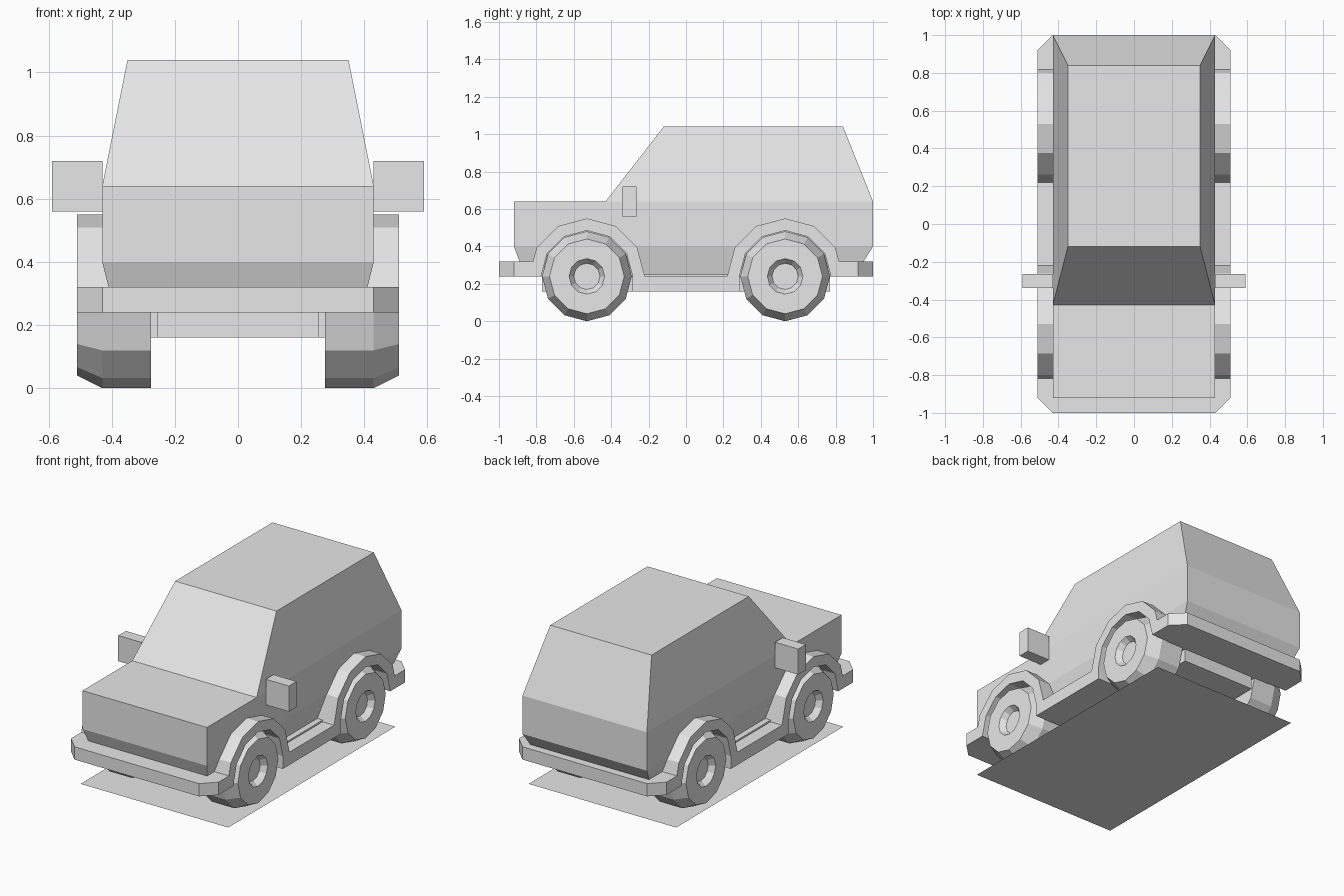
import bpy, bmesh
from math import sin, cos, pi

cube = bpy.data.objects.get("Cube")
if cube:
    bpy.data.objects.remove(cube)

grey = bpy.data.materials.new("plain_grey")
grey.use_nodes = True
grey.diffuse_color = (0.8, 0.8, 0.8, 1)
grey.node_tree.nodes["Principled BSDF"].inputs["Base Color"].default_value = (0.8, 0.8, 0.8, 1)

AXLE_Y, AXLE_Z, SIDES = 0.53, 0.24, 12


def finish(name, bm):
    bmesh.ops.recalc_face_normals(bm, faces=bm.faces[:])
    mesh = bpy.data.meshes.new(name)
    bm.to_mesh(mesh)
    bm.free()
    mesh.materials.append(grey)
    obj = bpy.data.objects.new(name, mesh)
    bpy.context.collection.objects.link(obj)
    return obj


def loft(name, rings):
    """Skin a stack of point rings and cap both ends."""
    bm = bmesh.new()
    loops = [[bm.verts.new(p) for p in ring] for ring in rings]
    for a, b in zip(loops, loops[1:]):
        for i in range(len(a)):
            j = (i + 1) % len(a)
            bm.faces.new((a[i], a[j], b[j], b[i]))
    bm.faces.new(loops[0])
    bm.faces.new(loops[-1])
    return finish(name, bm)


def slab(z, half_x, y0, y1):
    return [(-half_x, y0, z), (half_x, y0, z), (half_x, y1, z), (-half_x, y1, z)]


def box(name, x0, x1, y0, y1, z0, z1):
    return loft(name, [[(x0, y0, z), (x1, y0, z), (x1, y1, z), (x0, y1, z)] for z in (z0, z1)])


def arc(y, radius, start, end):
    """Half of a twelve-sided circle around an axle, as (y, z) points."""
    n = SIDES // 2
    angles = [start + (end - start) * i / n for i in range(n + 1)]
    return [(y + radius * cos(a), AXLE_Z + radius * sin(a)) for a in angles]


# Body tub and cabin
loft("body", [slab(0.24, 0.39, -0.86, 0.90), slab(0.40, 0.43, -0.92, 1.0),
              slab(0.64, 0.43, -0.92, 1.0)])
loft("cabin", [slab(0.64, 0.43, -0.43, 1.0), slab(1.04, 0.35, -0.12, 0.84)])

# Underside
box("chassis", -0.255, 0.255, -0.77, 0.77, 0.16, 0.26)
box("floor", -0.43, 0.43, -0.285, 0.285, 0.16, 0.25)

# Bumpers with chamfered corners
for name, s in (("front_bumper", -1), ("rear_bumper", 1)):
    outline = [(-0.51, 0.775), (-0.51, 0.92), (-0.43, 1.0),
               (0.43, 1.0), (0.51, 0.92), (0.51, 0.775)]
    loft(name, [[(x, s * y, z) for x, y in outline] for z in (0.24, 0.32)])

# Wheel arches joined by a running board
trim = (arc(-AXLE_Y, 0.31, pi, 0) + arc(AXLE_Y, 0.31, pi, 0)
        + arc(AXLE_Y, 0.245, 0, pi) + [(0.285, 0.16), (-0.285, 0.16)]
        + arc(-AXLE_Y, 0.245, 0, pi))

# Wheel profile from inner side to recessed hub: (x, radius)
tyre = [(0.275, 0.24), (0.43, 0.24), (0.51, 0.20), (0.51, 0.095), (0.475, 0.07)]

for side, s in (("left", 1), ("right", -1)):
    loft(side + "_arch_trim", [[(s * x, y, z) for y, z in trim] for x in (0.38, 0.51)])
    box(side + "_mirror", *sorted((s * 0.43, s * 0.59)), -0.34, -0.265, 0.56, 0.72)
    for end, y in (("front", -AXLE_Y), ("rear", AXLE_Y)):
        steps = [2 * pi * i / SIDES for i in range(SIDES)]
        loft(f"{end}_{side}_wheel",
             [[(s * x, y + r * cos(a), AXLE_Z + r * sin(a)) for a in steps] for x, r in tyre])

# Flat sheet under the wheels
bm = bmesh.new()
bm.faces.new([bm.verts.new(p) for p in slab(0, 0.51, -0.825, 0.825)])
finish("base_sheet", bm)
